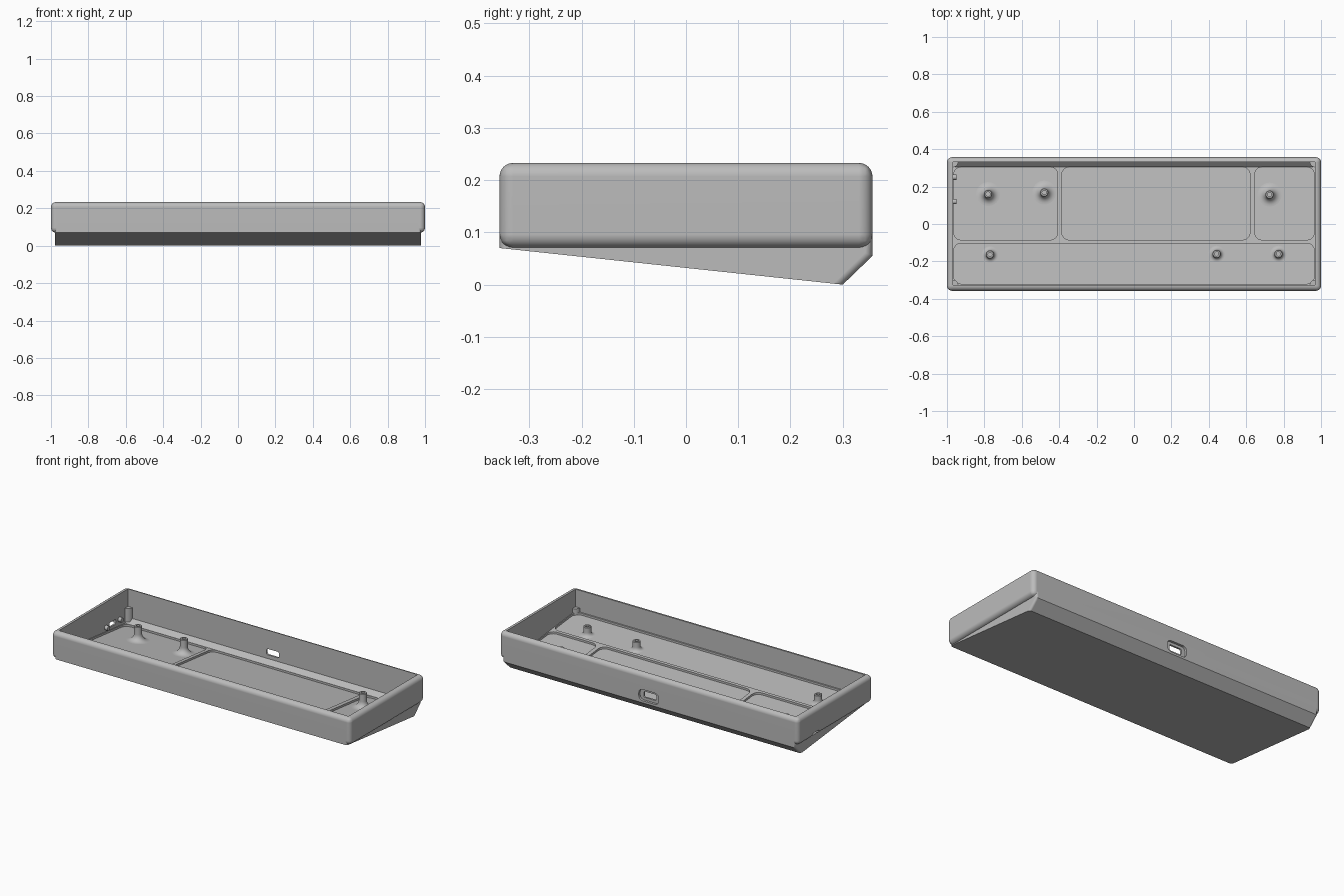
import bpy, bmesh, math
from mathutils import Vector

old = bpy.data.objects.get("Cube")
if old:
    bpy.data.objects.remove(old, do_unlink=True)

grey = bpy.data.materials.new("light_grey_plastic")
grey.use_nodes = True
grey.diffuse_color = (0.5, 0.5, 0.5, 1)
grey.node_tree.nodes["Principled BSDF"].inputs["Base Color"].default_value = (0.5, 0.5, 0.5, 1)

HALF_Y = 0.357
SLOPE = 0.07 / 0.657


def under(y):
    """Height of the sloping underside at depth y."""
    return 0.07 - SLOPE * (y + HALF_Y)


def add(name, bm):
    bmesh.ops.recalc_face_normals(bm, faces=bm.faces)
    mesh = bpy.data.meshes.new(name)
    bm.to_mesh(mesh)
    bm.free()
    mesh.materials.append(grey)
    ob = bpy.data.objects.new(name, mesh)
    bpy.context.collection.objects.link(ob)
    return ob


def loft(bottom, top):
    """Closed solid between two matching loops of points."""
    bm = bmesh.new()
    a = [bm.verts.new(p) for p in bottom]
    b = [bm.verts.new(p) for p in top]
    n = len(a)
    bm.faces.new(a)
    bm.faces.new(b)
    for i in range(n):
        bm.faces.new((a[i], a[(i + 1) % n], b[(i + 1) % n], b[i]))
    return bm


def side_prism(profile, half_x):
    return loft([(-half_x, y, z) for y, z in profile], [(half_x, y, z) for y, z in profile])


def round_rect(u0, u1, v0, v1, r, steps=6):
    pts = []
    centres = [(u1 - r, v1 - r), (u0 + r, v1 - r), (u0 + r, v0 + r), (u1 - r, v0 + r)]
    for q, (cu, cv) in enumerate(centres):
        for s in range(steps + 1):
            t = math.pi / 2 * (q + s / steps)
            pts.append((cu + r * math.cos(t), cv + r * math.sin(t)))
    return pts


def select(ob):
    bpy.ops.object.select_all(action='DESELECT')
    ob.select_set(True)
    bpy.context.view_layer.objects.active = ob


def boolean(ob, other, mode='DIFFERENCE'):
    m = ob.modifiers.new("cut", 'BOOLEAN')
    m.operation, m.object, m.solver = mode, other, 'EXACT'
    select(ob)
    bpy.ops.object.modifier_apply(modifier=m.name)
    bpy.data.objects.remove(other, do_unlink=True)


def smooth(ob):
    select(ob)
    bpy.ops.object.shade_smooth_by_angle(angle=math.radians(35))


# Rounded outer box
bm = loft([(x, y, 0.07) for x, y in ((-1, -HALF_Y), (1, -HALF_Y), (1, HALF_Y), (-1, HALF_Y))],
          [(x, y, 0.233) for x, y in ((-1, -HALF_Y), (1, -HALF_Y), (1, HALF_Y), (-1, HALF_Y))])
bmesh.ops.bevel(bm, geom=bm.edges[:], offset=0.026, segments=6, profile=0.5, affect='EDGES')
case = add("case_shell", bm)

# Tilted wedge base with softened corner edges
bm = side_prism([(-HALF_Y, 0.115), (-HALF_Y, 0.07), (0.3, 0), (HALF_Y, 0.055), (HALF_Y, 0.115)], 0.978)
corners = [e for e in bm.edges if abs(e.verts[0].co.x - e.verts[1].co.x) < 0.01
           and (min(v.co.y for v in e.verts) > 0.29 or max(v.co.y for v in e.verts) < -0.35)
           and abs(e.verts[0].co.z - e.verts[1].co.z) > 0.01]
bmesh.ops.bevel(bm, geom=corners, offset=0.014, segments=4, profile=0.5, affect='EDGES')
boolean(case, add("wedge_base", bm), 'UNION')

# Open tray with sloping floor and slanted rear foot
RIB = 0.036
tray = [(-0.327, 0.4), (-0.327, under(-0.327) + RIB), (0.305, under(0.305) + RIB),
        (0.332, under(0.305) + RIB + 0.026), (0.332, 0.4)]
boolean(case, add("tray_cutter", side_prism(tray, 0.968)))

# Shallow floor pockets, leaving ribs between them
FLOOR = 0.024
for x0, x1, y0, y1 in ((-0.964, -0.408, -0.085, 0.304), (-0.386, 0.62, -0.085, 0.304),
                       (0.645, 0.964, -0.085, 0.304), (-0.964, 0.964, -0.32, -0.103)):
    ring = round_rect(x0, x1, y0, y1, 0.04)
    boolean(case, add("pocket_cutter", loft([(x, y, under(y) + FLOOR) for x, y in ring],
                                            [(x, y, 0.2) for x, y in ring])))

# Rear port: wide outer recess and narrow through slot
for half, z0, z1, r, y0 in ((0.066, 0.068, 0.136, 0.025, 0.343), (0.042, 0.084, 0.12, 0.01, 0.31)):
    ring = round_rect(-half, half, z0, z1, r)
    boolean(case, add("port_cutter", loft([(x, y0, z) for x, z in ring], [(x, 0.4, z) for x, z in ring])))

# Side switch slot
ring = round_rect(0.155, 0.215, 0.066, 0.094, 0.008)
boolean(case, add("slot_cutter", loft([(-1.1, y, z) for y, z in ring], [(-0.95, y, z) for y, z in ring])))
smooth(case)
weighted = case.modifiers.new("even_shading", 'WEIGHTED_NORMAL')
weighted.keep_sharp = True

# Hollow screw posts with flared feet
TOP = 0.127
for i, (x, y) in enumerate(((-0.78, 0.16), (-0.48, 0.168), (0.725, 0.157),
                            (-0.77, -0.163), (0.442, -0.16), (0.772, -0.16))):
    base = under(y) + FLOOR
    flare = 0.042 if y > 0 else 0.022
    profile = [(0, base + 0.02), (0.011, base + 0.02), (0.011, TOP), (0.019, TOP), (0.022, TOP - 0.003)]
    for s in range(9):
        t = math.pi / 2 * s / 8
        profile.append((0.022 + flare * (1 - math.cos(t)), base + flare * (1 - math.sin(t))))
    profile.append((0.022 + flare, base - 0.01))
    bm = bmesh.new()
    verts = [bm.verts.new((x + r, y, z)) for r, z in profile]
    edges = [bm.edges.new(pair) for pair in zip(verts, verts[1:])]
    bmesh.ops.spin(bm, geom=verts + edges, cent=(x, y, 0), axis=(0, 0, 1), angle=2 * math.pi, steps=32)
    bmesh.ops.remove_doubles(bm, verts=bm.verts[:], dist=0.0001)
    # Tilt the foot to follow the floor
    for v in bm.verts:
        k = max(0, min(1, 1 - (v.co.z - base) / flare))
        v.co.z -= SLOPE * (v.co.y - y) * k
    smooth(add(f"screw_post_{i + 1}", bm))

# Quarter-round support pillars in the four inner corners
for sx in (-1, 1):
    for cy, sy in ((-0.328, 1), (0.333, -1)):
        arc = [(0, 0)] + [(math.cos(t * math.pi / 12) * 0.03, math.sin(t * math.pi / 12) * 0.03)
                          for t in range(7)]
        pts = [(sx * (0.969 - a), cy + sy * b) for a, b in arc]
        low = 0.07 if sy > 0 else 0.045
        smooth(add("corner_pillar", loft([(x, y, low) for x, y in pts], [(x, y, TOP) for x, y in pts])))

# Pegs either side of the switch slot
for y in (0.12, 0.25):
    ring = [(y + 0.014 * math.cos(t * math.pi / 10), 0.08 + 0.014 * math.sin(t * math.pi / 10)) for t in range(20)]
    smooth(add("switch_peg", loft([(-0.975, a, b) for a, b in ring], [(-0.948, a, b) for a, b in ring])))
